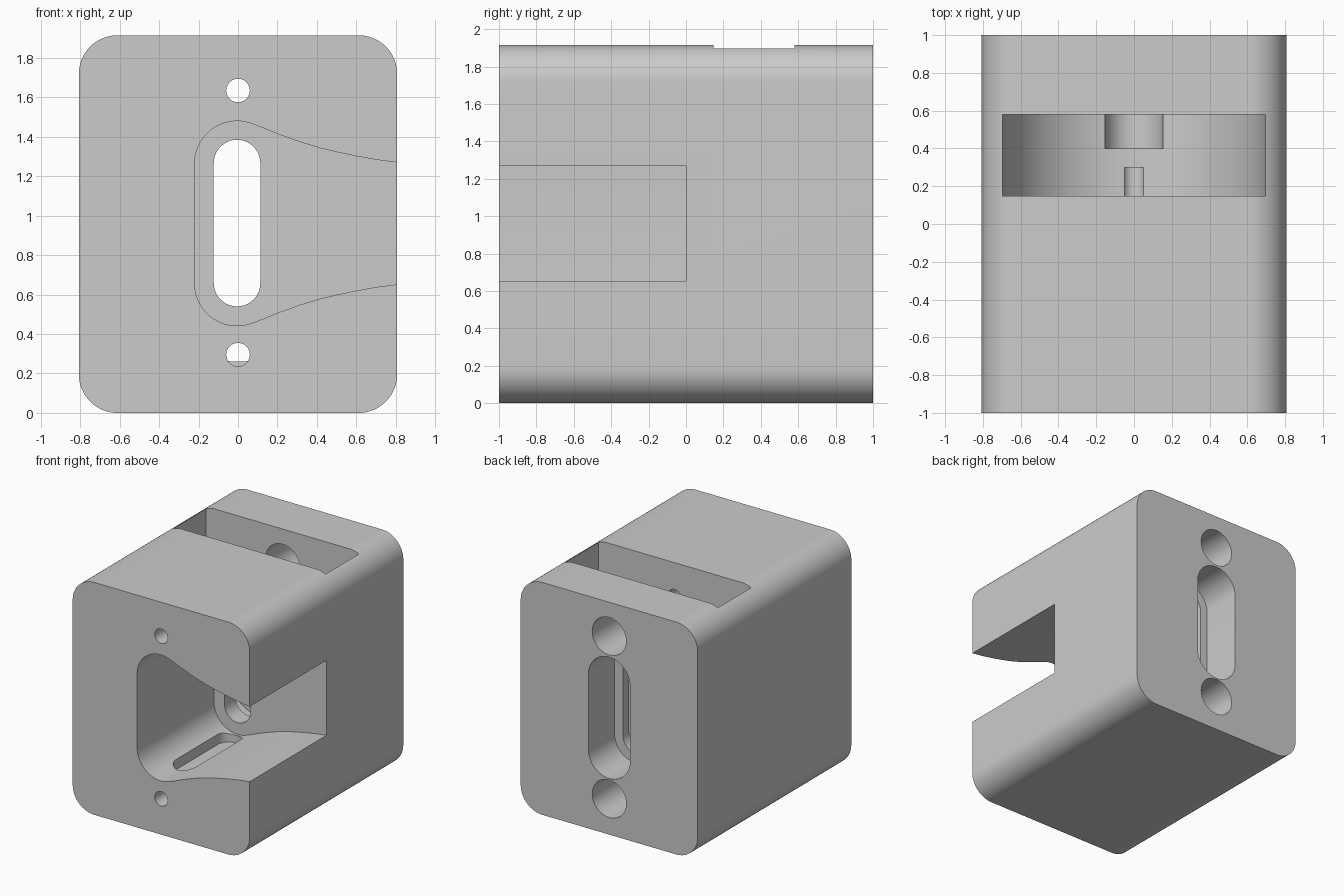
import bpy, bmesh, math

if "Cube" in bpy.data.objects:
    bpy.data.objects.remove(bpy.data.objects["Cube"])

W, H, MID = 0.807, 1.915, 0.9575


def arc(cx, cz, r, a0, a1, n=20):
    return [(cx + r * math.cos(math.radians(a0 + (a1 - a0) * i / n)),
             cz + r * math.sin(math.radians(a0 + (a1 - a0) * i / n))) for i in range(n + 1)]


def slot(cx, r, z0, z1):
    """Upright slot with round ends."""
    return arc(cx, z1 - r, r, 0, 180) + arc(cx, z0 + r, r, 180, 360)


def prism(name, pts, a, b, upright=False):
    """Extrude an xz profile from y=a to y=b, or an xy profile from z=a to z=b."""
    def place(p, t):
        return (p[0], p[1], t) if upright else (p[0], t, p[1])
    bm = bmesh.new()
    lo = [bm.verts.new(place(p, a)) for p in pts]
    hi = [bm.verts.new(place(p, b)) for p in pts]
    bm.faces.new(lo)
    bm.faces.new(hi)
    for i in range(len(pts)):
        j = (i + 1) % len(pts)
        bm.faces.new((lo[i], lo[j], hi[j], hi[i]))
    bmesh.ops.recalc_face_normals(bm, faces=bm.faces)
    me = bpy.data.meshes.new(name)
    bm.to_mesh(me)
    bm.free()
    ob = bpy.data.objects.new(name, me)
    bpy.context.collection.objects.link(ob)
    return ob


# Rounded block
R = 0.195
body = prism("housing_block",
             arc(W - R, H - R, R, 0, 90) + arc(R - W, H - R, R, 90, 180) +
             arc(R - W, R, R, 180, 270) + arc(W - R, R, R, 270, 360), -1, 1)

# Flared front opening, mirrored about its middle height
flare = [(1.0, 1.25), (0.807, 1.27), (0.7, 1.284), (0.6, 1.302), (0.5, 1.323), (0.42, 1.342),
         (0.32, 1.372), (0.2, 1.415), (0.13, 1.444)]
upper = flare + arc(-0.005, 1.265, 0.215, 68, 180)
lower = [(x, 2 * 0.961 - z) for x, z in reversed(upper)]
cutters = [prism("front_opening_cutter", upper + lower, -1.2, 0)]

# Narrow slot through the middle, wide slot behind it
cutters.append(prism("inner_slot_cutter", slot(-0.005, 0.118, 0.54, 1.385), -0.1, 0.8))
cutters.append(prism("back_slot_cutter", slot(0, 0.19, 0.462, 1.462), 0.66, 1.2))

# Round-bottomed pocket open at the top
cutters.append(prism("top_pocket_cutter",
                     [(0.697, 2.2), (-0.697, 2.2)] + arc(0, MID, 0.697, 180, 360, 48), 0.147, 0.58))

# Screw holes, wide at the back
for tag, z in (("upper", 1.635), ("lower", 0.295)):
    cutters.append(prism(tag + "_screw_hole_cutter", arc(0, z, 0.06, 0, 345, 23), -1.2, 0.3))
    cutters.append(prism(tag + "_back_bore_cutter", arc(0, z, 0.155, 0, 350, 35), 0.4, 1.2))

# Shallow channel in the floor of the front opening
cutters.append(prism("floor_channel_cutter",
                     arc(0, -0.12, 0.1, 0, 180) + arc(0, -0.67, 0.1, 180, 360), 0.38, 0.7, True))

for c in cutters:
    m = body.modifiers.new(c.name, 'BOOLEAN')
    m.operation, m.solver, m.object = 'DIFFERENCE', 'EXACT', c
    c.hide_render = True

# Apply the cuts and drop the cutters
dg = bpy.context.evaluated_depsgraph_get()
cut = bpy.data.meshes.new_from_object(body.evaluated_get(dg))
body.modifiers.clear()
body.data = cut
for c in cutters:
    bpy.data.objects.remove(c)

# Single grey colour
mat = bpy.data.materials.new("plain_grey")
mat.diffuse_color = (0.6, 0.6, 0.6, 1)
mat.use_nodes = True
mat.node_tree.nodes["Principled BSDF"].inputs["Base Color"].default_value = mat.diffuse_color
body.data.materials.clear()
body.data.materials.append(mat)

bpy.context.view_layer.objects.active = body
body.select_set(True)
bpy.ops.object.shade_smooth_by_angle(angle=math.radians(25))
